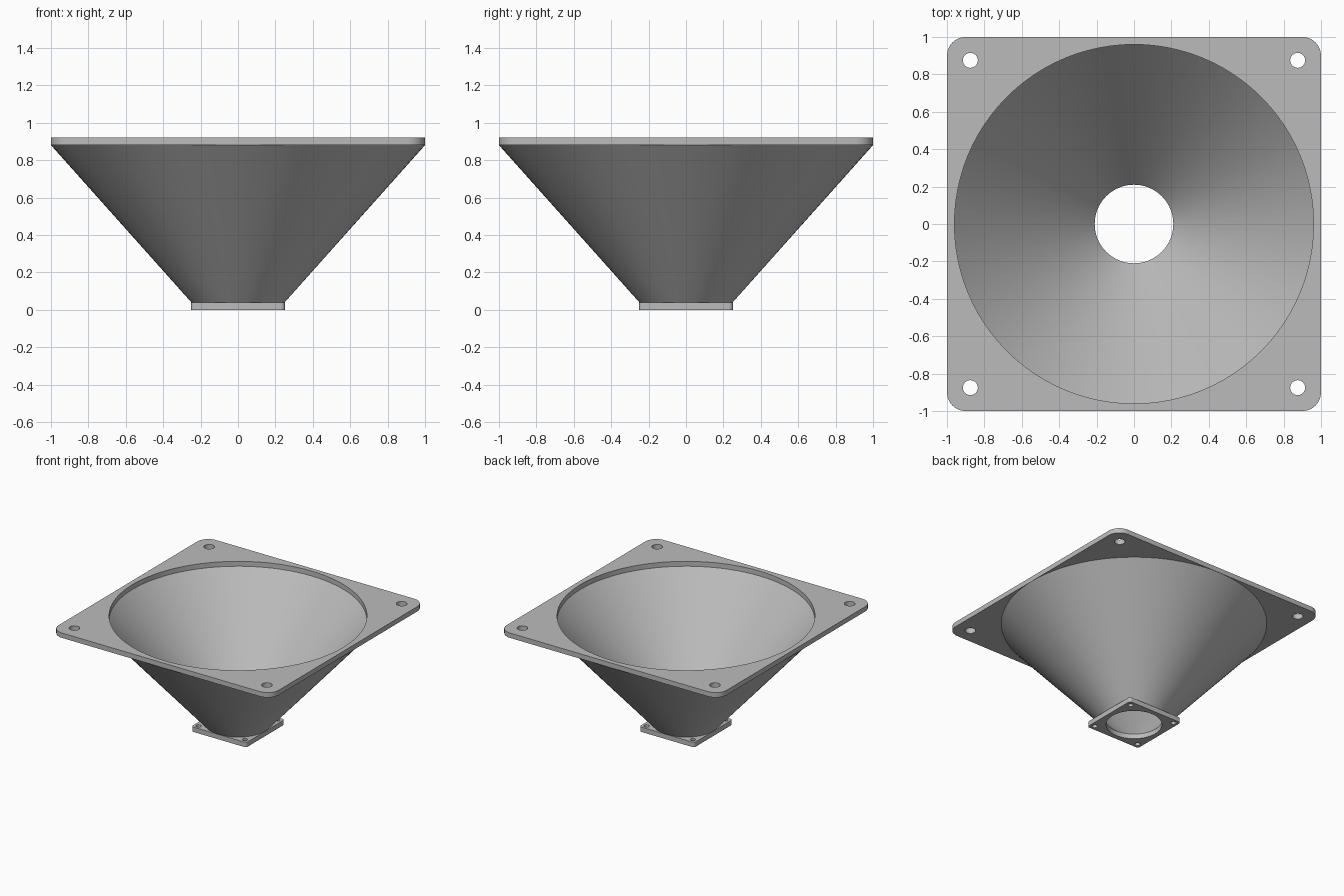
import bpy
import bmesh
from math import cos, sin, pi, radians

SEGMENTS = 96

default = bpy.data.objects.get("Cube")
if default:
    bpy.data.objects.remove(default, do_unlink=True)

grey = bpy.data.materials.new("light_grey")
grey.use_nodes = True
colour = (0.5, 0.5, 0.5, 1)
grey.diffuse_color = colour
grey.node_tree.nodes["Principled BSDF"].inputs["Base Color"].default_value = colour


def circle(radius, count, cx=0, cy=0):
    return [(cx + radius * cos(2 * pi * i / count), cy + radius * sin(2 * pi * i / count))
            for i in range(count)]


def rounded_square(half, radius, steps=8):
    points = []
    for quarter, (sx, sy) in enumerate([(1, 1), (-1, 1), (-1, -1), (1, -1)]):
        for i in range(steps + 1):
            a = pi / 2 * (quarter + i / steps)
            points.append((sx * (half - radius) + radius * cos(a),
                           sy * (half - radius) + radius * sin(a)))
    return points


def finish(name, mesh):
    mesh.materials.clear()
    mesh.materials.append(grey)
    obj = bpy.data.objects.new(name, mesh)
    bpy.context.collection.objects.link(obj)
    bpy.ops.object.select_all(action="DESELECT")
    obj.select_set(True)
    bpy.context.view_layer.objects.active = obj
    bpy.ops.object.shade_smooth_by_angle(angle=radians(30))
    return obj


def flange(name, half, corner, bore, screw_offset, screw_radius, bottom, thickness):
    # Filled outline with a central bore and four screw holes, extruded
    outlines = [rounded_square(half, corner), circle(bore, SEGMENTS)]
    outlines += [circle(screw_radius, 32, sx * screw_offset, sy * screw_offset)
                 for sx in (-1, 1) for sy in (-1, 1)]
    curve = bpy.data.curves.new(name + "_outline", "CURVE")
    curve.dimensions = "2D"
    curve.fill_mode = "BOTH"
    curve.extrude = thickness / 2
    for outline in outlines:
        spline = curve.splines.new("POLY")
        spline.points.add(len(outline) - 1)
        for point, (x, y) in zip(spline.points, outline):
            point.co = (x, y, 0, 1)
        spline.use_cyclic_u = True
    helper = bpy.data.objects.new(name + "_outline", curve)
    bpy.context.collection.objects.link(helper)
    graph = bpy.context.evaluated_depsgraph_get()
    mesh = bpy.data.meshes.new_from_object(helper.evaluated_get(graph))
    bpy.data.objects.remove(helper, do_unlink=True)
    bm = bmesh.new()
    bm.from_mesh(mesh)
    bmesh.ops.remove_doubles(bm, verts=bm.verts, dist=0.0001)
    bmesh.ops.translate(bm, verts=bm.verts, vec=(0, 0, bottom + thickness / 2))
    bmesh.ops.recalc_face_normals(bm, faces=bm.faces)
    bm.to_mesh(mesh)
    bm.free()
    mesh.name = name
    return finish(name, mesh)


def funnel(name, walls, bottom, top):
    # Inner and outer cone walls, ending inside the two flanges
    bm = bmesh.new()
    for low_radius, high_radius, outward in walls:
        low = [bm.verts.new((x, y, bottom)) for x, y in circle(low_radius, SEGMENTS)]
        high = [bm.verts.new((x, y, top)) for x, y in circle(high_radius, SEGMENTS)]
        for i in range(SEGMENTS):
            j = (i + 1) % SEGMENTS
            quad = [low[i], low[j], high[j], high[i]]
            bm.faces.new(quad if outward else quad[::-1])
    mesh = bpy.data.meshes.new(name)
    bm.to_mesh(mesh)
    bm.free()
    return finish(name, mesh)


flange("top_flange", 1.0, 0.1, 0.96, 0.875, 0.04, 0.88, 0.04)
flange("bottom_flange", 0.25, 0.02, 0.21, 0.21, 0.02, 0, 0.04)
funnel("funnel_cone", [(0.21, 0.96, False), (0.25, 1.0, True)], 0.04, 0.88)
